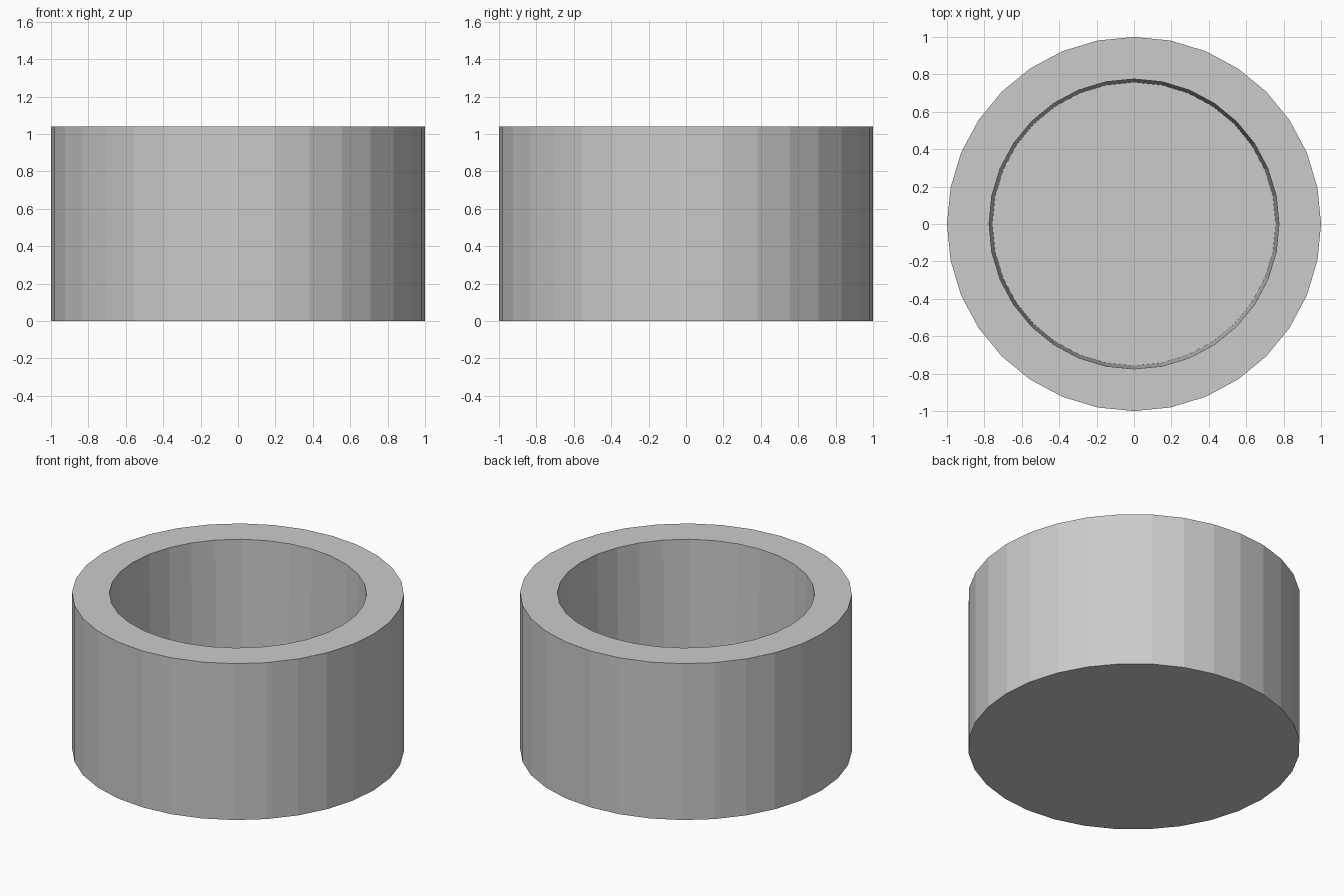
import bpy, bmesh, math

if "Cube" in bpy.data.objects:
    bpy.data.objects.remove(bpy.data.objects["Cube"])

SIDES = 32
# cross-section from outer base to inner floor: (radius, height)
PROFILE = [(1.0, 0.0), (1.0, 1.04), (0.775, 1.04), (0.757, 0.18)]

bm = bmesh.new()


def ring(radius, z):
    return [bm.verts.new((radius * math.cos(2 * math.pi * i / SIDES),
                          radius * math.sin(2 * math.pi * i / SIDES), z))
            for i in range(SIDES)]


rings = [ring(r, z) for r, z in PROFILE]

# outer wall, rim and slightly tapered inner wall
for a, b in zip(rings, rings[1:]):
    for i in range(SIDES):
        j = (i + 1) % SIDES
        bm.faces.new((a[i], a[j], b[j], b[i]))

# underside and inner floor
bm.faces.new(rings[0][::-1])
bm.faces.new(rings[-1])

mesh = bpy.data.meshes.new("round_pot")
bm.to_mesh(mesh)
bm.free()
pot = bpy.data.objects.new("round_pot", mesh)
bpy.context.collection.objects.link(pot)
